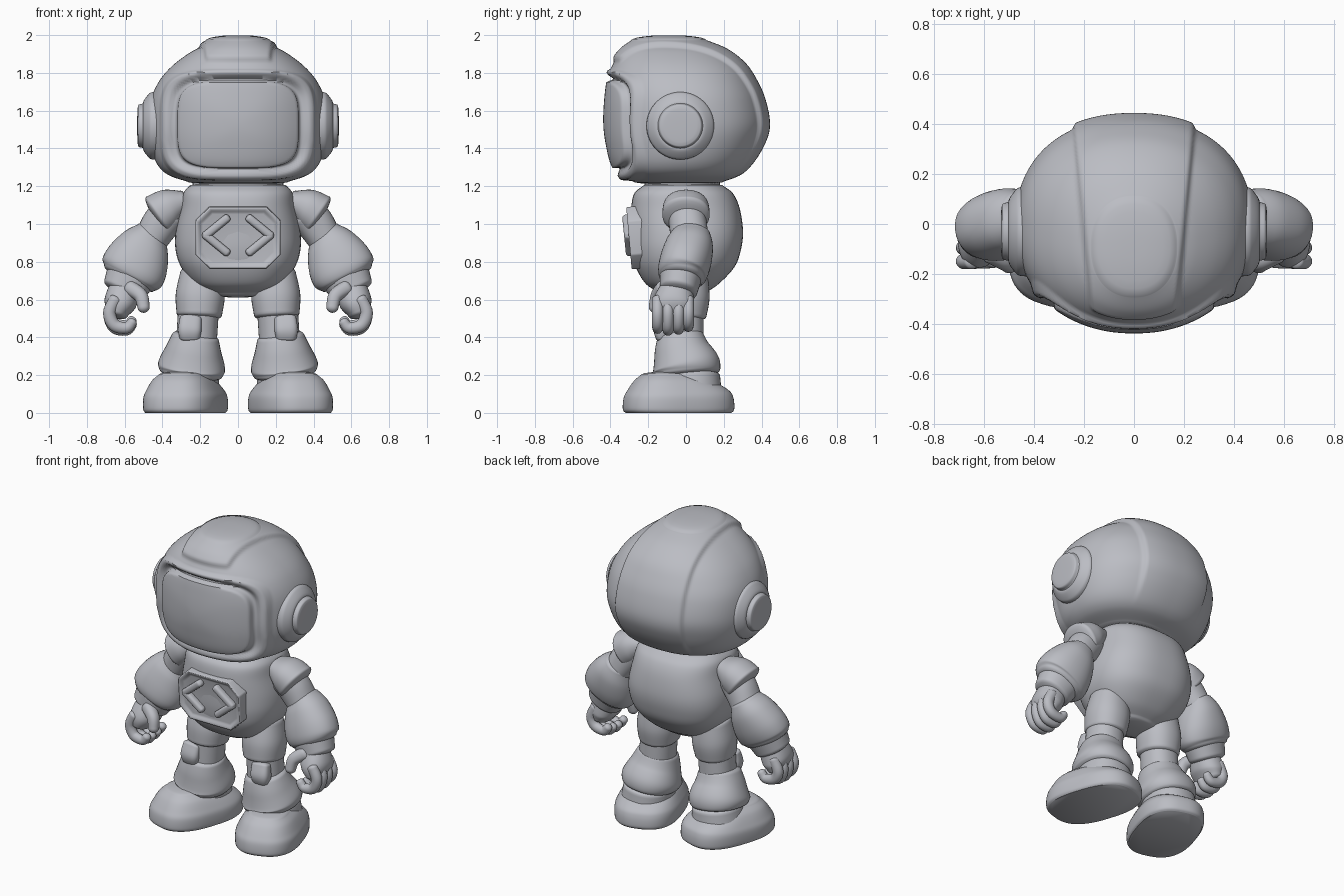
import bpy
import bmesh
from math import sin, cos, pi, radians
from mathutils import Vector, Matrix

cube = bpy.data.objects.get("Cube")
if cube:
    bpy.data.objects.remove(cube)

grey = bpy.data.materials.new("clay_grey")
grey.use_nodes = True
COLOUR = (0.5, 0.51, 0.55, 1)
grey.diffuse_color = COLOUR
grey.node_tree.nodes["Principled BSDF"].inputs["Base Color"].default_value = COLOUR


def finish(name, bm, mirror=False):
    """Turn a bmesh into a smooth shaded object, optionally mirrored in x."""
    bmesh.ops.recalc_face_normals(bm, faces=bm.faces)
    mesh = bpy.data.meshes.new(name)
    bm.to_mesh(mesh)
    bm.free()
    mesh.materials.append(grey)
    mesh.shade_smooth()
    mesh.set_sharp_from_angle(angle=radians(50))
    obj = bpy.data.objects.new(name, mesh)
    bpy.context.collection.objects.link(obj)
    if mirror:
        obj.modifiers.new("mirror", 'MIRROR').use_mirror_merge = False
    return obj


def spline(secs, steps):
    """Catmull-Rom interpolation through section tuples."""
    out = []
    for i in range(len(secs) - 1):
        quad = [secs[max(0, min(len(secs) - 1, i + k))] for k in (-1, 0, 1, 2)]
        for s in range(steps):
            t = s / steps
            out.append([b + t / 2 * (c - a + t * (2 * a - 5 * b + 4 * c - d
                        + t * (3 * (b - c) + d - a))) for a, b, c, d in zip(*quad)])
    return out + [list(secs[-1])]


def sweep(secs, cap=(.03, .03), power=2.0, level=False, n=40, steps=6):
    """Skin sections (x, y, z, radius a, radius b), with domed ends."""
    secs = spline(secs, steps)
    mids = [Vector(s[:3]) for s in secs]
    rings = []
    for i, s in enumerate(secs):
        t = mids[min(i + 1, len(mids) - 1)] - mids[max(i - 1, 0)]
        t = Vector((0, 0, 1 if t.z > 0 else -1)) if level else t.normalized()
        rings.append((mids[i], t, s[3], s[4]))

    def dome(ring, length):
        m, t, a, b = ring
        return [(m + t * length * sin(k * pi / 12), t, a * cos(k * pi / 12),
                 b * cos(k * pi / 12)) for k in range(1, 6)]
    if cap[0]:
        rings = dome(rings[0], -cap[0])[::-1] + rings
    if cap[1]:
        rings += dome(rings[-1], cap[1])

    bm = bmesh.new()
    loops = []
    for m, t, a, b in rings:
        v = Vector((0, 1, 0))
        v = (v - t * v.dot(t)).normalized()
        u = v.cross(t)
        loop = []
        for k in range(n):
            c, s = cos(2 * pi * k / n), sin(2 * pi * k / n)
            e = 2 / power
            c = abs(c) ** e * (1 if c > 0 else -1)
            s = abs(s) ** e * (1 if s > 0 else -1)
            loop.append(bm.verts.new(m + u * a * c + v * b * s))
        loops.append(loop)
    for lo, hi in zip(loops, loops[1:]):
        for k in range(n):
            bm.faces.new((lo[k], lo[k - 1], hi[k - 1], hi[k]))
    bm.faces.new(loops[0])
    bm.faces.new(loops[-1][::-1])
    return bm


def stack(rows):
    """Convert (z, half width, front y, back y) rows into level sections."""
    return [(0, (f + b) / 2, z, w, (b - f) / 2) for z, w, f, b in rows]


def ramp(lo, hi, v):
    t = max(0, min(1, (v - lo) / (hi - lo)))
    return t * t * (3 - 2 * t)


# Helmet: shell with a raised crest, visor lip and domed visor
bm = sweep(stack([
    (1.225, .27, -.28, .2), (1.26, .37, -.36, .29), (1.32, .43, -.4, .35),
    (1.42, .465, -.42, .4), (1.53, .475, -.43, .425), (1.66, .46, -.43, .4),
    (1.76, .415, -.42, .355), (1.84, .345, -.39, .3), (1.91, .25, -.34, .21),
    (1.955, .16, -.28, .1)]), (.017, .025), 2.25, True, 240, 9)
bm.normal_update()
bmesh.ops.recalc_face_normals(bm, faces=bm.faces)
moves = []
for v in bm.verts:
    x, y, z = abs(v.co.x), v.co.y, v.co.z
    width = .2 + .1 * y
    crest = 1 - ramp(width - .015, width + .015, x)
    crest *= ramp(1.85, 1.88, z) if y < 0 else ramp(1.25, 1.5, z)
    push = .02 * crest
    if y < -.1:
        d = ((x / .385) ** 4 + (abs(z - 1.525) / .275) ** 4) ** .25
        push += .016 * max(0, 1 - abs(d - 1.01) / .07)
        push -= .03 * ramp(.82, .9, d) * (1 - ramp(.92, .97, d))
        push += .008 * (1 - ramp(0, .85, d))
    moves.append(v.normal * push)
for v, move in zip(bm.verts, moves):
    v.co += move
finish("helmet", bm)

# Ear pods: stepped discs on the helmet sides
bm = sweep([(x, -.03, 1.52, r, r) for x, r in
            ((.40, .18), (.455, .178), (.475, .165), (.495, .14), (.502, .125),
             (.503, .118), (.525, .112), (.53, .1))], (0, .004), n=56, steps=3)
finish("ear_pod", bm, True)

# Torso and neck ring
finish("torso", sweep(stack([
    (.635, .14, -.13, .1), (.68, .23, -.21, .17), (.77, .3, -.265, .255),
    (.86, .33, -.285, .29), (.96, .33, -.29, .302), (1.08, .305, -.29, .285),
    (1.16, .29, -.275, .25), (1.2, .26, -.23, .2)]), (.025, .02), 2.5, True, 64))
finish("neck_ring", sweep(stack([(1.18, .24, -.22, .18), (1.23, .24, -.22, .18)]),
                          (.01, .01), 2.2, True))

# Chest plate: octagon with a sunken middle
bm = bmesh.new()
half = [(.15, .165), (.225, .09), (.225, -.09), (.15, -.165)]
outline = half + [(-x, z) for x, z in reversed(half)]
front = bm.faces.new([bm.verts.new((x, 0, z)) for x, z in outline])
back = bmesh.ops.extrude_face_region(bm, geom=[front])["geom"]
for v in [g for g in back if isinstance(g, bmesh.types.BMVert)]:
    v.co.y += .15
bmesh.ops.recalc_face_normals(bm, faces=bm.faces)
front = min(bm.faces, key=lambda f: f.calc_center_median().y)
bmesh.ops.inset_region(bm, faces=[front], thickness=.015)
bmesh.ops.inset_region(bm, faces=[front], thickness=.02, depth=-.015)
bmesh.ops.rotate(bm, verts=bm.verts, matrix=Matrix.Rotation(radians(5), 3, 'X'))
bmesh.ops.translate(bm, verts=bm.verts, vec=(0, -.302, .925))
plate = finish("chest_plate", bm)
bevel = plate.modifiers.new("bevel", 'BEVEL')
bevel.width, bevel.segments = .008, 2

# Chest ornament: plain lozenge of rounded bars
bars = [((.17, .94), (.06, 1.03)), ((.17, .94), (.06, .85))]
for label, (a, b) in zip(("upper", "lower"), bars):
    path = [(x, -.302 - .1 * (z - .94), z, .022, .026) for x, z in (a, b)]
    finish("ornament_bar_" + label, sweep(path, (.018, .018), 2.6, n=24), True)

# Arms
PARTS = {
    "shoulder_pad": [(.29, 0, 1.12, .06, .09), (.36, 0, 1.09, .1, .12),
                     (.42, 0, 1.05, .115, .125)],
    "upper_arm": [(.36, 0, 1.06, .1, .1), (.41, .01, 1, .1, .1), (.46, .02, .92, .09, .1)],
    "forearm": [(.455, .03, .95, .09, .1), (.49, .02, .89, .135, .125),
                (.53, 0, .81, .168, .135), (.56, -.02, .745, .173, .13),
                (.575, -.025, .715, .15, .115)],
    "wrist_cuff": [(.575, -.03, .71, .13, .11), (.605, -.04, .65, .115, .1)],
    "palm": [(.6, -.05, .65, .085, .09), (.625, -.065, .58, .085, .11),
             (.64, -.07, .53, .06, .1)],
    "thumb": [(.57, -.12, .66, .04, .04), (.515, -.15, .62, .037, .037),
              (.5, -.165, .56, .032, .032)],
    # Legs
    "thigh": [(.19, 0, .74, .115, .115), (.2, -.01, .62, .13, .135),
              (.205, -.02, .52, .12, .128)],
    "knee": [(.21, -.02, .53, .108, .112), (.22, -.02, .38, .108, .112)],
    "shin": [(.225, -.03, .4, .125, .125), (.235, -.02, .33, .15, .15),
             (.245, 0, .25, .178, .18), (.25, .005, .21, .168, .175)],
    "ankle": [(.25, .02, .2, .15, .16), (.26, .02, .1, .16, .17)],
}
for name, secs in PARTS.items():
    finish(name, sweep(secs, power=2.2), True)
finish("knee_pad", sweep([(.25, -.115, .5, .058, .035), (.255, -.125, .44, .062, .045),
                          (.255, -.12, .4, .055, .04)], (.02, .02), 3), True)

# Curled fingers
for i, y in enumerate((-.15, -.095, -.04, .012)):
    drop = (.01, 0, .005, .02)[i]
    path = [(.65, y, .6, .034, .031), (.68, y, .53, .034, .031),
            (.655, y, .455 + drop, .033, .03), (.59, y, .44 + drop, .03, .028),
            (.56, y, .47 + drop, .026, .026)]
    finish("finger_%d" % (i + 1), sweep(path, (.02, .02), n=20), True)

# Boots, toes turned out
bm = sweep(stack([(0, .19, -.29, .27), (.02, .2, -.305, .285), (.08, .2, -.3, .28),
                  (.12, .185, -.28, .255), (.17, .155, -.245, .17),
                  (.2, .12, -.21, .1)]), (0, .02), 2.6, True, 64)
bmesh.ops.rotate(bm, verts=bm.verts, matrix=Matrix.Rotation(radians(18), 3, 'Z'))
bmesh.ops.translate(bm, verts=bm.verts, vec=(.275, -.03, 0))
finish("boot", bm, True)
